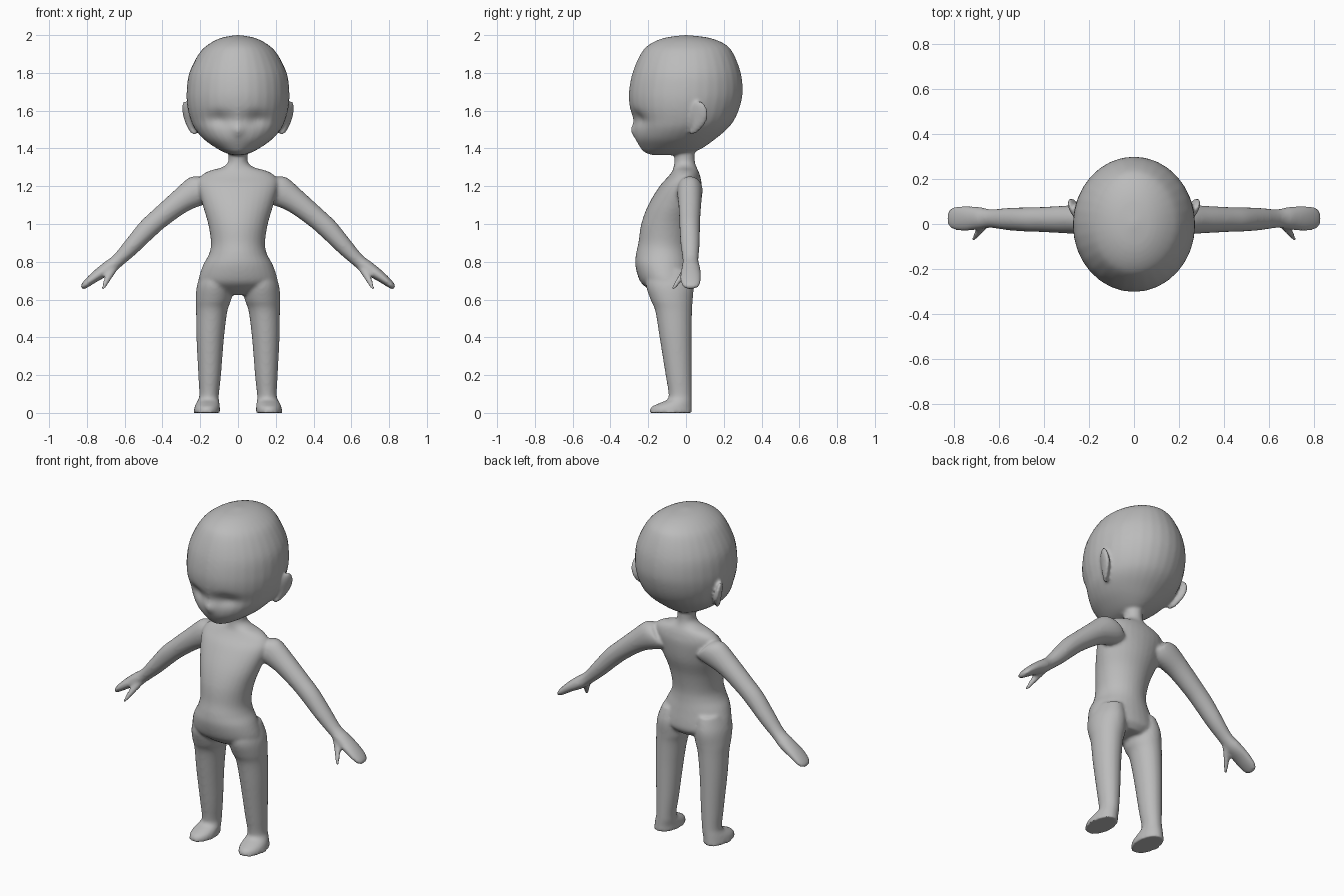
import bpy, bmesh, math
from mathutils import Vector, Matrix

if "Cube" in bpy.data.objects:
    bpy.data.objects.remove(bpy.data.objects["Cube"])

bm = bmesh.new()
SIDES = 32


def spline(rows, steps=5):
    """Smoothly interpolate rows of numbers."""
    out = []
    for i in range(len(rows) - 1):
        p0, p1 = rows[max(i - 1, 0)], rows[i]
        p2, p3 = rows[i + 1], rows[min(i + 2, len(rows) - 1)]
        for k in range(steps):
            t = k / steps
            out.append([0.5 * (2 * b + (c - a) * t + (2 * a - 5 * b + 4 * c - d) * t * t
                               + (3 * b - a - 3 * c + d) * t ** 3)
                        for a, b, c, d in zip(p0, p1, p2, p3)])
    out.append(list(rows[-1]))
    return out


def loft(rings):
    """Closed skin over elliptical rings of (centre, half axis, half axis)."""
    loops = []
    for c, u, v in rings:
        angles = [2 * math.pi * k / SIDES for k in range(SIDES)]
        loops.append([bm.verts.new(c + u * math.cos(a) + v * math.sin(a)) for a in angles])
    for a, b in zip(loops, loops[1:]):
        for k in range(SIDES):
            n = (k + 1) % SIDES
            bm.faces.new((a[k], a[n], b[n], b[k]))
    bm.faces.new(loops[0][::-1])
    bm.faces.new(loops[-1])
    return [v for loop in loops for v in loop]


def upright(rows, side=1):
    """Rows: height, centre x, half width, front y, back y."""
    return loft([(Vector((side * cx, (f + b) / 2, z)), Vector((max(w, .003), 0, 0)),
                  Vector((0, max((b - f) / 2, .003), 0)))
                 for z, cx, w, f, b in spline(rows)])


def limb(rows, side, across):
    """Rows: x, y, z, half thickness, half depth in y."""
    a = Vector((side * across[0], 0, across[1])).normalized()
    loft([(Vector((side * x, y, z)), a * r, Vector((0, d, 0)))
          for x, y, z, r, d in spline(rows)])


# Head
head = upright([
    (2.0, 0, .01, -.01, .01), (1.985, 0, .09, -.115, .125), (1.95, 0, .158, -.195, .21),
    (1.9, 0, .208, -.24, .252), (1.8, 0, .258, -.283, .29), (1.7, 0, .272, -.302, .30),
    (1.62, 0, .268, -.298, .285), (1.55, 0, .25, -.28, .255), (1.5, 0, .226, -.274, .215),
    (1.45, 0, .182, -.266, .155), (1.41, 0, .128, -.245, .10), (1.38, 0, .075, -.22, .04),
    (1.365, 0, .03, -.18, -.05)])

# Eye hollows and nose
for v in head:
    if v.co.y < -.1:
        x, z = v.co.x, v.co.z
        v.co.y += .028 * math.exp(-((abs(x) - .1) / .06) ** 2 - ((z - 1.555) / .04) ** 2)
        v.co.y -= .022 * math.exp(-(x / .03) ** 2 - ((z - 1.495) / .032) ** 2)

# Neck and torso
upright([
    (1.46, 0, .05, -.06, .05), (1.36, 0, .05, -.062, .046), (1.325, 0, .054, -.062, .048),
    (1.3, 0, .085, -.066, .056), (1.28, 0, .155, -.073, .066), (1.25, 0, .2, -.095, .076),
    (1.2, 0, .212, -.14, .082), (1.1, 0, .187, -.2, .07), (1.0, 0, .158, -.237, .04),
    (.9, 0, .143, -.252, .022), (.84, 0, .154, -.265, .022), (.78, 0, .186, -.268, .03),
    (.7, 0, .21, -.245, .042), (.66, 0, .19, -.205, .04), (.625, 0, .1, -.15, .01)])

for s in (1, -1):
    # Ear
    turn = (Matrix.Rotation(s * math.radians(-24), 4, 'Z')
            @ Matrix.Rotation(s * math.radians(13), 4, 'Y')
            @ Matrix.Rotation(math.radians(-18), 4, 'X'))
    ear = bmesh.ops.create_uvsphere(
        bm, u_segments=24, v_segments=16, radius=1,
        matrix=Matrix.Translation((s * .257, .062, 1.56)) @ turn
        @ Matrix.Diagonal((.02, .056, .095, 1)))
    for v in ear["verts"]:
        # narrower towards the lobe
        v.co.y -= max(0, 1.56 - v.co.z) * .3 * (1 if v.co.y > .04 else -.2)

    # Leg and foot
    upright([
        (.76, .115, .07, -.2, .02), (.68, .123, .093, -.212, .04), (.6, .13, .094, -.188, .036),
        (.54, .139, .083, -.163, .032), (.4, .147, .073, -.14, .03), (.2, .15, .06, -.108, .03),
        (.1, .153, .052, -.092, .03), (.07, .156, .055, -.1, .03), (.05, .16, .062, -.145, .03),
        (.03, .163, .067, -.185, .03), (0, .165, .071, -.195, .032)], s)

    # Arm and hand
    limb([
        (.15, .02, 1.195, .075, .06), (.2, .02, 1.18, .088, .068), (.3, .02, 1.122, .066, .062),
        (.41, .02, 1.035, .056, .056), (.48, .02, .972, .054, .054), (.56, .022, .885, .046, .05),
        (.635, .024, .808, .036, .042), (.69, .026, .765, .037, .05), (.75, .025, .725, .029, .056),
        (.795, .025, .69, .022, .053), (.82, .025, .668, .015, .04), (.828, .025, .66, .006, .015)],
        s, (.67, .74))

    # Thumb
    limb([(.655, .01, .775, .025, .022), (.683, -.02, .725, .02, .02),
          (.7, -.045, .69, .015, .016), (.716, -.068, .655, .009, .01)], s, (.9, .45))

bmesh.ops.recalc_face_normals(bm, faces=bm.faces)
mesh = bpy.data.meshes.new("body")
bm.to_mesh(mesh)
bm.free()
body = bpy.data.objects.new("body", mesh)
bpy.context.collection.objects.link(body)

grey = bpy.data.materials.new("clay grey")
grey.diffuse_color = (.5, .5, .5, 1)
grey.use_nodes = True
grey.node_tree.nodes["Principled BSDF"].inputs["Base Color"].default_value = grey.diffuse_color
mesh.materials.append(grey)

# Fuse all parts into one smooth skin
fuse = body.modifiers.new("fuse", 'REMESH')
fuse.mode = 'VOXEL'
fuse.voxel_size = .009
fuse.use_smooth_shade = True
soft = body.modifiers.new("soften", 'SMOOTH')
soft.factor = .5
soft.iterations = 7
